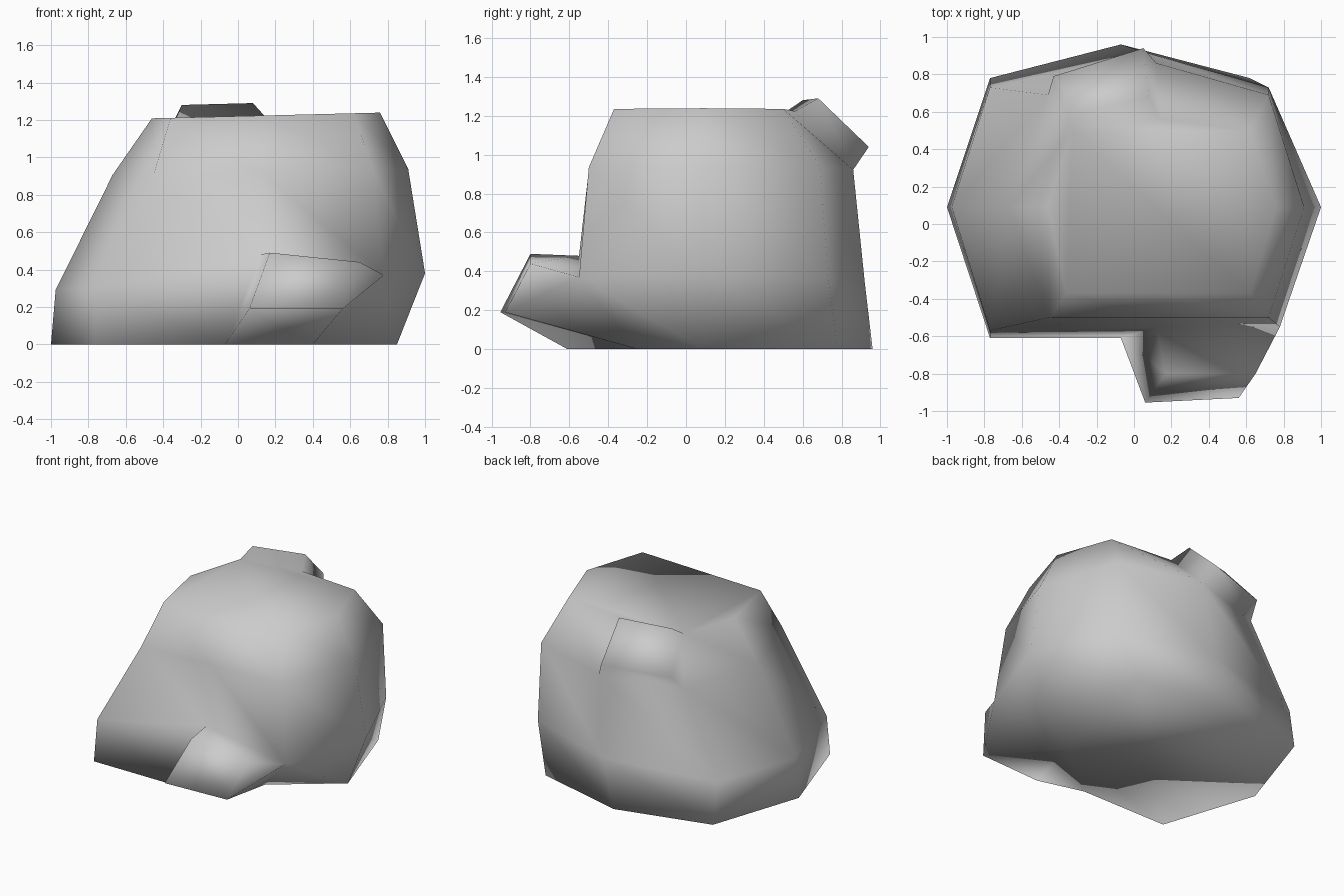
import bpy
import bmesh

# Remove the default cube
default_cube = bpy.data.objects.get("Cube")
if default_cube:
    bpy.data.objects.remove(default_cube, do_unlink=True)


def make_material(name, colour):
    material = bpy.data.materials.new(name)
    material.use_nodes = True
    material.diffuse_color = colour
    shader = material.node_tree.nodes["Principled BSDF"]
    shader.inputs["Base Color"].default_value = colour
    shader.inputs["Roughness"].default_value = 0.9
    return material


def add_ring(bm, height, tilt, outline):
    """One slightly tilted cross-section of the boulder."""
    return [bm.verts.new((x, y, height + tilt * x)) for x, y in outline]


def bridge(bm, lower, upper):
    """Join two loops with quads and return the faces in order."""
    count = len(lower)
    faces = []
    for index in range(count):
        following = (index + 1) % count
        corners = (lower[index], lower[following], upper[following], upper[index])
        faces.append(bm.faces.new(corners))
    return faces


def add_lump(bm, face, cap_points):
    """Replace a wall face with a chunk that ends in a cap."""
    base = list(face.verts)
    bm.faces.remove(face)
    cap = [bm.verts.new(point) for point in cap_points]
    bridge(bm, base, cap)
    bm.faces.new(cap)


# Cross-sections run clockwise from the -x corner: west, north-west, north,
# north-east, east, south-east, south, south-west
NORTH_WEST, SOUTH_EAST, SOUTH = 1, 5, 6
ground = [(-1, .09), (-.77, .78), (-.07, .96), (.62, .78),
          (.85, .09), (.4, -.25), (-.07, -.61), (-.77, -.61)]
waist = [(-.975, .09), (-.77, .73), (.05, .92), (.72, .73),
         (1, .09), (.78, -.55), (.12, -.55), (-.77, -.57)]
shoulder = [(-.67, .09), (-.46, .69), (.12, .86), (.72, .69),
            (.91, .09), (.72, -.5), (.12, -.5), (-.45, -.5)]
crown = [(-.46, .09), (-.33, .5), (.14, .56), (.62, .5),
         (.76, .09), (.62, -.37), (.12, -.37), (-.36, -.37)]

# Boulder body
bm = bmesh.new()
sections = [(0, 0, ground), (.335, .045, waist),
            (.92, .02, shoulder), (1.22, .025, crown)]
rings = [add_ring(bm, *section) for section in sections]
rings[1][SOUTH].co.z = .48
walls = [bridge(bm, low, high) for low, high in zip(rings, rings[1:])]
bm.faces.new(rings[0])
bm.faces.new(rings[-1])

# Chunk jutting from the lower front
add_lump(bm, walls[0][SOUTH_EAST],
         [(.56, -.93, .19), (.06, -.955, .19), (.17, -.8, .49), (.65, -.8, .44)])

# Chunk jutting from the upper back
add_lump(bm, walls[2][NORTH_WEST],
         [(-.43, .79, 1.02), (.05, .94, 1.04), (.08, .68, 1.29), (-.3, .6, 1.28)])

bmesh.ops.recalc_face_normals(bm, faces=bm.faces[:])
for face in bm.faces:
    face.smooth = True

# Finished object
mesh = bpy.data.meshes.new("boulder")
bm.to_mesh(mesh)
bm.free()
mesh.materials.append(make_material("stone grey", (.6, .6, .6, 1)))
boulder = bpy.data.objects.new("boulder", mesh)
bpy.context.collection.objects.link(boulder)
